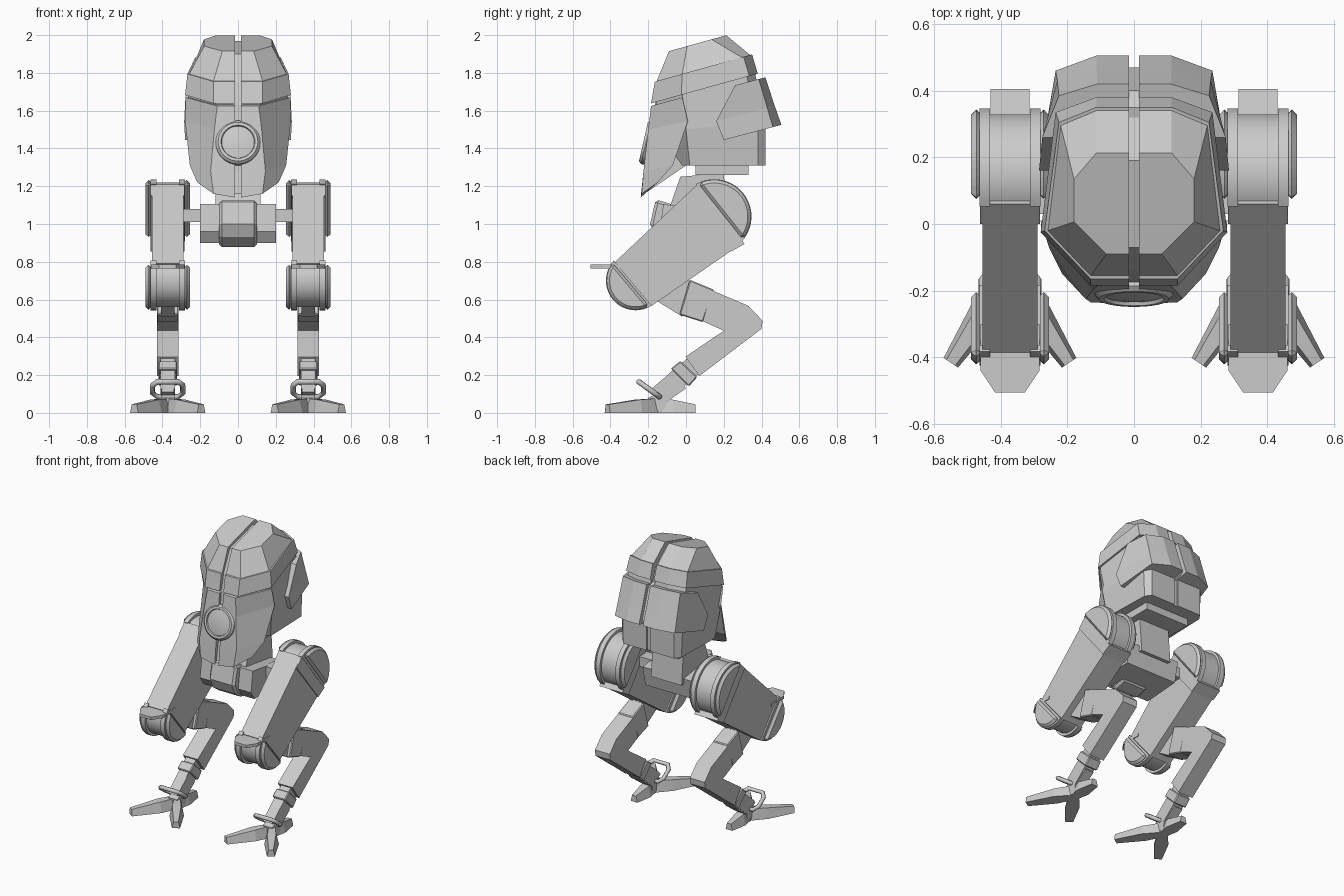
import bpy, bmesh, math
from mathutils import Vector

cube = bpy.data.objects.get("Cube")
if cube:
    bpy.data.objects.remove(cube)

grey = bpy.data.materials.new("plain_grey")
grey.use_nodes = True
COLOUR = (0.6, 0.6, 0.6, 1)
grey.diffuse_color = COLOUR
grey.node_tree.nodes["Principled BSDF"].inputs["Base Color"].default_value = COLOUR

LEG_X = 0.372
GAP = 0.015


def loft(name, rings, mirror=True, bevel=0, smooth=False):
    """Skin a list of equal rings, cap both ends, mirror across x = 0."""
    bm = bmesh.new()
    loops = [[bm.verts.new(p) for p in ring] for ring in rings]
    n = len(loops[0])
    for a, b in zip(loops, loops[1:]):
        for i in range(n):
            j = (i + 1) % n
            bm.faces.new((a[i], a[j], b[j], b[i]))
    bm.faces.new(loops[0])
    bm.faces.new(loops[-1])
    bmesh.ops.recalc_face_normals(bm, faces=bm.faces)
    mesh = bpy.data.meshes.new(name)
    bm.to_mesh(mesh)
    bm.free()
    mesh.materials.append(grey)
    ob = bpy.data.objects.new(name, mesh)
    bpy.context.collection.objects.link(ob)
    if smooth:
        bpy.ops.object.select_all(action='DESELECT')
        ob.select_set(True)
        bpy.context.view_layer.objects.active = ob
        bpy.ops.object.shade_smooth_by_angle(angle=math.radians(25))
    if bevel:
        mod = ob.modifiers.new("edge_chamfer", 'BEVEL')
        mod.width, mod.segments, mod.limit_method = bevel, 1, 'ANGLE'
        mod.angle_limit = math.radians(40)
    if mirror:
        ob.modifiers.new("mirror", 'MIRROR')
    return ob


def prism(name, side, x0, x1, **kw):
    """Extrude a (y, z) side profile from x0 to x1."""
    return loft(name, [[(x, y, z) for y, z in side] for x in (x0, x1)], **kw)


def leg(name, side, half, **kw):
    return prism(name, side, LEG_X - half, LEG_X + half, **kw)


def half_ring(z0, slope, pts, y_in=None):
    """Half outline closed along the centre gap; height rises with y."""
    pts = [(GAP, pts[0][1] if y_in is None else y_in)] + pts + [(GAP, pts[-1][1])]
    return [(x, y, z0 + slope * y) for x, y in pts]


def arc(cy, cz, r, deg, shift, n=20):
    """Half disc whose flat edge is pushed outward by shift."""
    a, half = math.radians(deg), math.acos(shift / r)
    return [(cy + r * math.cos(a + half * t), cz + r * math.sin(a + half * t))
            for t in [2 * i / n - 1 for i in range(n + 1)]]


# Head: split cap, brow band, rear plates and front mask
TILT = 0.278
brow = [(.13, -.165), (.268, -.02), (.225, .305), (.113, .35)]
loft("head_cap", [
    half_ring(1.94, TILT, [(.083, -.09), (.18, .006), (.18, .135), (.113, .213)]),
    half_ring(1.80, TILT, [(.13, -.155), (.258, -.02), (.22, .295), (.113, .34)])])
loft("brow_band", [
    half_ring(1.80, TILT, brow),
    half_ring(1.69, TILT, [(.13, -.185), (.28, -.025), (.235, .335), (.113, .38)])])
loft("rear_shell", [
    half_ring(1.667, .26, [(.275, .26), (.225, .385), (.11, .42)]),
    half_ring(1.503, .26, [(.285, .16), (.23, .43), (.113, .47)]),
    half_ring(1.392, .263, [(.28, .2), (.235, .46), (.113, .505)])])
loft("face_mask", [
    [(GAP, -.185, 1.625), (.11, -.185, 1.625), (.278, -.02, 1.67), (GAP, -.02, 1.67)],
    [(GAP, -.2, 1.5), (.125, -.2, 1.5), (.28, .01, 1.545), (GAP, .01, 1.545)],
    [(GAP, -.225, 1.28), (.145, -.225, 1.28), (.255, -.07, 1.31), (GAP, -.07, 1.31)],
    [(GAP, -.24, 1.14), (.13, -.235, 1.16), (.215, -.15, 1.22), (GAP, -.15, 1.22)]])
loft("head_core", [
    half_ring(1.70, TILT, [(.12, -.16), (.265, -.02), (.225, .32), (.11, .365)]),
    half_ring(1.50, .1, [(.12, -.15), (.265, 0), (.24, .38), (.2, .42)]),
    half_ring(1.31, 0, [(.12, -.02), (.24, .02), (.23, .38), (.2, .42)])])
prism("seam_filler", [(-.07, 1.9), (.19, 1.97), (.32, 1.86), (.35, 1.77), (.4, 1.75),
                      (.47, 1.54), (.41, 1.5), (.41, 1.31), (0, 1.31), (-.22, 1.16),
                      (-.2, 1.28), (-.165, 1.63), (-.14, 1.75)], -.02, .02, mirror=False)

# Single eye: rim with a recessed domed lens, tipped slightly upward
axis = Vector((0, -.97, .22)).normalized()
up = Vector((0, .22, .97)).normalized()


def eye_ring(depth, r, n=32):
    c = Vector((0, -.2, 1.43)) + axis * depth
    return [c + Vector((1, 0, 0)) * r * math.cos(i * math.tau / n)
            + up * r * math.sin(i * math.tau / n) for i in range(n)]


loft("eye", [eye_ring(d, r) for d, r in
             [(-.06, .118), (.012, .118), (.026, .105), (.026, .09), (.016, .086),
              (.022, .05), (.024, .015)]], mirror=False, smooth=True)

# Neck and pelvis
prism("neck_plate", [(.05, 1.31), (.33, 1.31), (.33, 1.26), (.05, 1.26)], -.17, .17, mirror=False)
prism("neck", [(-.03, 1.25), (.2, 1.27), (.22, 1.02), (-.1, 1.05)], -.12, .12, mirror=False)
prism("pelvis_front", [(-.16, 1.13), (-.03, 1.09), (.02, .9), (-.08, .875), (-.16, .93),
                       (-.19, 1.0)], -.1, .1, mirror=False, bevel=.015)
prism("pelvis_block", [(-.12, 1.105), (.2, 1.06), (.17, .92), (-.1, .9), (-.14, .96)],
      -.2, .2, mirror=False)
prism("hip_axle", [(.03, 1.08), (.12, 1.08), (.12, 1.01), (.03, 1.01)], .19, .3)

# Thigh with a grooved half-round joint at each end
leg("thigh", [(.055, 1.205), (.3, .9), (-.185, .565), (-.385, .79)], .083)
leg("hip_strap", [(.0, 1.15), (.06, 1.21), (.31, .895), (.24, .855)], .09)
for part, cy, cz, r, deg, shift in [("hip", .15, 1.04, .197, 38.5, .03),
                                    ("knee", -.267, .70, .157, 220, .02)]:
    leg(part + "_barrel", arc(cy, cz, r - .018, deg, 0), .083, smooth=True)
    rim, cover = arc(cy, cz, r, deg, shift), arc(cy, cz, r - .004, deg, shift + .012)
    for side in (-1, 1):
        ends = sorted((LEG_X + side * .06, LEG_X + side * .092))
        prism(part + "_rim", rim, *ends, smooth=True)
        ends = sorted((LEG_X + side * .085, LEG_X + side * .117))
        prism(part + "_cover", cover, *ends, bevel=.016)

# Pointed guard plate on each knee
guard = [(-.088, -.3), (-.088, -.44), (-.045, -.505), (.045, -.505), (.088, -.44), (.088, -.3)]
loft("knee_guard", [[(LEG_X + x, y, z) for x, y in guard] for z in (.765, .785)])

# Lower leg
leg("upper_link", [(-.22, .72), (.02, .70), (-.02, .51), (-.2, .62)], .036)
leg("link_block", [(.02, .705), (.148, .652), (.09, .48), (-.035, .52)], .058, bevel=.006)
leg("hock", [(.135, .65), (.33, .567), (.405, .488), (.4, .445), (.07, .195), (-.003, .297),
             (.2, .435), (.09, .485)], .058)
leg("ankle_rod", [(.02, .3), (.075, .215), (-.1, .06), (-.18, .13)], .038)
leg("ankle_block", [(-.03, .275), (.06, .19), (.015, .14), (-.08, .235)], .05, bevel=.006)
leg("ankle_joint", [(-.07, .225), (.0, .13), (-.1, .06), (-.2, .11)], .034)

# Rounded stirrup around each ankle
loop = bpy.data.curves.new("ankle_stirrup", 'CURVE')
loop.dimensions = '3D'
loop.bevel_depth, loop.bevel_resolution = .015, 1
spline = loop.splines.new('POLY')
outline = [(-.055, 0), (.055, 0), (.08, .25), (.08, .75), (.055, 1), (-.055, 1),
           (-.08, .75), (-.08, .25)]
spline.points.add(len(outline) - 1)
for point, (x, t) in zip(spline.points, outline):
    point.co = (x, -.25 + t * .11, .165 - t * .08, 1)
spline.use_cyclic_u = True
loop.materials.append(grey)
for sign in (-1, 1):
    ob = bpy.data.objects.new("ankle_stirrup", loop)
    ob.location.x = sign * LEG_X
    bpy.context.collection.objects.link(ob)

# Three-toed feet
leg("foot_hub", [(-.2, 0), (-.11, 0), (-.1, .07), (-.14, .11), (-.2, .08)], .035)


def toe(name, dx, dy, length):
    d = Vector((dx, dy, 0)).normalized()
    s = Vector((-d.y, d.x, 0))
    rings = []
    for t, w, h in [(-.03, .025, .08), (length * .4, .047, .07), (length, .026, .045)]:
        c = Vector((LEG_X, -.15, 0)) + d * t
        top = Vector((0, 0, h))
        rings.append([c - s * w, c + s * w, c + s * w * .6 + top, c - s * w * .6 + top])
    loft(name, rings)


toe("outer_toe", .18, -.27, .32)
toe("inner_toe", -.18, -.27, .32)
toe("rear_toe", 0, 1, .2)
